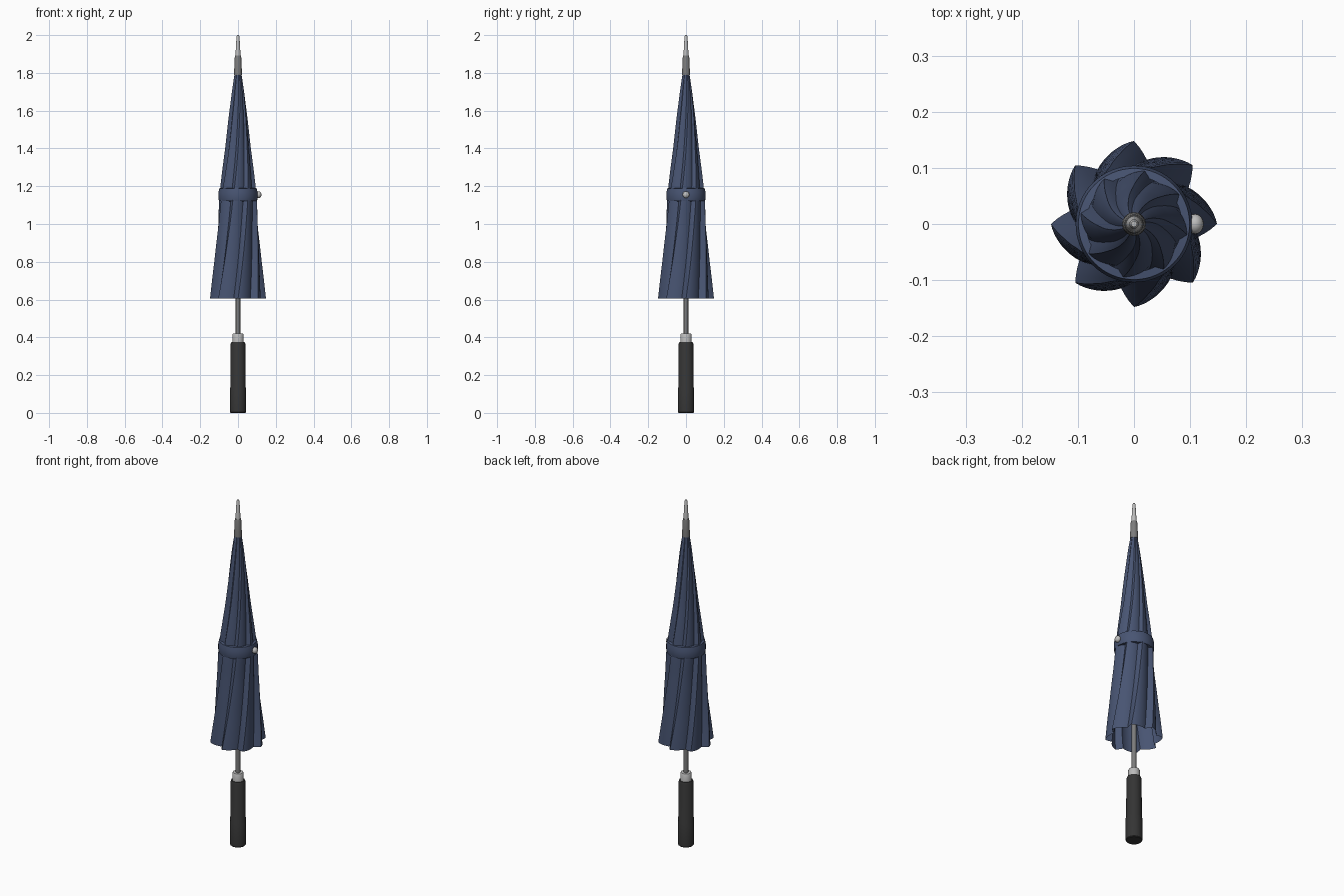
import bpy, bmesh, math

if "Cube" in bpy.data.objects:
    bpy.data.objects.remove(bpy.data.objects["Cube"])

def material(name, rgb):
    m = bpy.data.materials.new(name)
    m.diffuse_color = (*rgb, 1)
    m.use_nodes = True
    m.node_tree.nodes["Principled BSDF"].inputs["Base Color"].default_value = m.diffuse_color
    return m

navy = material("navy_fabric", (0.065, 0.09, 0.17))
black = material("black_grip", (0.035, 0.035, 0.035))
steel = material("dark_steel", (0.2, 0.2, 0.2))
silver = material("silver", (0.5, 0.5, 0.5))

def finish(name, bm, mat, angle=35):
    bmesh.ops.recalc_face_normals(bm, faces=bm.faces)
    me = bpy.data.meshes.new(name)
    bm.to_mesh(me)
    bm.free()
    ob = bpy.data.objects.new(name, me)
    bpy.context.collection.objects.link(ob)
    me.materials.append(mat)
    bpy.ops.object.select_all(action='DESELECT')
    ob.select_set(True)
    bpy.context.view_layer.objects.active = ob
    bpy.ops.object.shade_smooth_by_angle(angle=math.radians(angle))
    return ob

def skin(bm, rings, closed=False):
    n = len(rings[0])
    pairs = list(zip(rings, rings[1:])) + ([(rings[-1], rings[0])] if closed else [])
    for a, b in pairs:
        for i in range(n):
            j = (i + 1) % n
            bm.faces.new((a[i], a[j], b[j], b[i]))

def lathe(name, profile, mat, sides=32, closed=False):
    bm = bmesh.new()
    rings = [[bm.verts.new((r * math.cos(2 * math.pi * i / sides),
                            r * math.sin(2 * math.pi * i / sides), z))
              for i in range(sides)] for r, z in profile]
    skin(bm, rings, closed)
    if not closed:
        bm.faces.new(rings[0])
        bm.faces.new(rings[-1])
    return finish(name, bm, mat)

# Canopy: eight saw-tooth pleats, twisting as they rise; open underneath
outline = [(0.605, 0.148), (0.8, 0.128), (1.0, 0.111), (1.12, 0.104), (1.2, 0.095),
           (1.4, 0.068), (1.55, 0.052), (1.7, 0.034), (1.77, 0.024), (1.805, 0.016)]

def radius(z):
    for (z0, r0), (z1, r1) in zip(outline, outline[1:]):
        if z <= z1:
            return r0 + (r1 - r0) * (z - z0) / (z1 - z0)
    return outline[-1][1]

PLEATS, STEPS, LEVELS = 8, 12, 48
bm = bmesh.new()
rings = []
for k in range(LEVELS + 1):
    t = k / LEVELS
    z = 0.605 + 1.2 * t
    depth = 0.21 * (1 - 0.35 * t)
    ring = []
    for i in range(PLEATS * STEPS):
        u = (i % STEPS) / STEPS
        fall = (u / 0.75) ** 1.2 if u < 0.75 else (1 - u) / 0.25
        a = 2 * math.pi * i / (PLEATS * STEPS) + 1.2 * t
        r = radius(z) * (1 - depth * fall)
        ring.append(bm.verts.new((r * math.cos(a), r * math.sin(a), z)))
    rings.append(ring)
skin(bm, rings)
finish("canopy", bm, navy, 40)

# Closing strap and its button
lathe("strap", [(0.085, 1.12), (0.101, 1.122), (0.104, 1.135), (0.104, 1.165),
                (0.099, 1.188), (0.085, 1.19)], navy, 64, closed=True)
bm = bmesh.new()
bmesh.ops.create_uvsphere(bm, u_segments=16, v_segments=10, radius=0.018)
for v in bm.verts:
    v.co = (0.109 + v.co.x * 0.85, v.co.y, 1.155 + v.co.z)
finish("strap_button", bm, silver)

# Shaft, handle, collar and ferrule
lathe("shaft", [(0.012, 0.36), (0.012, 1.82)], steel, 24)
lathe("handle", [(0.04, 0), (0.043, 0.004), (0.043, 0.13), (0.041, 0.135), (0.039, 0.365),
                 (0.035, 0.375)], black)
lathe("handle_collar", [(0.03, 0.37), (0.03, 0.415), (0.027, 0.42)], silver)
lathe("ferrule_base", [(0.021, 1.79), (0.020, 1.82), (0.017, 1.885), (0.015, 1.892)], steel)
lathe("ferrule_tip", [(0.014, 1.885), (0.008, 1.992), (0.005, 2.0)], silver)
